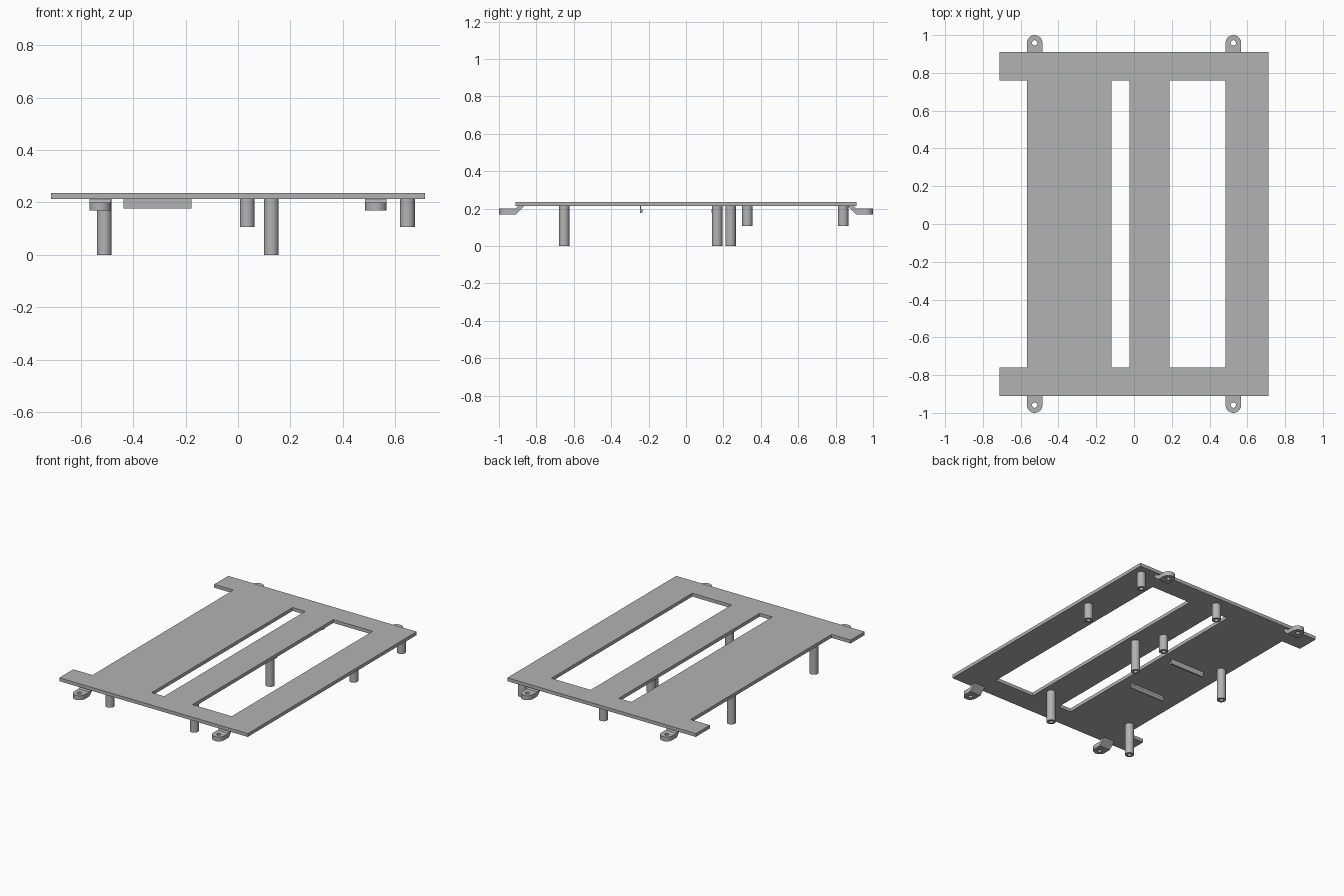
import bpy, bmesh
from math import sin, cos, pi

default = bpy.data.objects.get("Cube")
if default:
    bpy.data.objects.remove(default)

PLATE_LOW, PLATE_TOP = 0.213, 0.236

grey = bpy.data.materials.new("matte_grey")
grey.use_nodes = True
grey.diffuse_color = (0.45, 0.45, 0.45, 1)
grey.node_tree.nodes["Principled BSDF"].inputs["Base Color"].default_value = (0.45, 0.45, 0.45, 1)


def finish(name, bm):
    """Turn a bmesh into an object, smooth on curves and sharp on corners."""
    bmesh.ops.recalc_face_normals(bm, faces=bm.faces)
    for face in bm.faces:
        face.smooth = True
    for edge in bm.edges:
        edge.smooth = edge.calc_face_angle(0) < 0.5
    mesh = bpy.data.meshes.new(name)
    bm.to_mesh(mesh)
    bm.free()
    mesh.materials.append(grey)
    obj = bpy.data.objects.new(name, mesh)
    bpy.context.collection.objects.link(obj)
    return obj


def bridge_rings(bm, rings):
    """Skin a closed loop of rings, each a list of points."""
    rows = [[bm.verts.new(p) for p in ring] for ring in rings]
    n = len(rows[0])
    for a, b in zip(rows, rows[1:] + rows[:1]):
        for i in range(n):
            j = (i + 1) % n
            bm.faces.new((a[i], a[j], b[j], b[i]))


def prism(bm, profile, x0, x1):
    """Extrude a (y, z) profile along x."""
    ends = [[bm.verts.new((x, y, z)) for y, z in profile] for x in (x0, x1)]
    for end in ends:
        bm.faces.new(end)
    n = len(profile)
    for i in range(n):
        j = (i + 1) % n
        bm.faces.new((ends[0][i], ends[0][j], ends[1][j], ends[1][i]))


# Plate: three long bars joined by end rails, leaving two slots and a side recess
xs = [-0.712, -0.567, -0.12, -0.025, 0.188, 0.485, 0.712]
ys = [-0.911, -0.76, 0.76, 0.911]
bm = bmesh.new()
grid = [[bm.verts.new((x, y, PLATE_LOW)) for y in ys] for x in xs]
for i in range(len(xs) - 1):
    for j in range(len(ys) - 1):
        if j != 1 or i % 2 == 1:
            bm.faces.new((grid[i][j], grid[i + 1][j], grid[i + 1][j + 1], grid[i][j + 1]))
top = bmesh.ops.extrude_face_region(bm, geom=bm.faces[:])["geom"]
bmesh.ops.translate(bm, vec=(0, 0, PLATE_TOP - PLATE_LOW),
                    verts=[v for v in top if isinstance(v, bmesh.types.BMVert)])
finish("slotted_plate", bm)


# Hollow posts under the plate
def post(name, x, y, bottom, outer=0.028, inner=0.014, sides=32):
    bm = bmesh.new()
    section = [(inner, PLATE_LOW), (inner, bottom), (outer, bottom), (outer, PLATE_LOW)]
    angles = [2 * pi * k / sides for k in range(sides)]
    bridge_rings(bm, [[(x + r * cos(a), y + r * sin(a), z) for a in angles] for r, z in section])
    finish(name, bm)


for x in (0.035, 0.646):
    for y in (0.328, 0.84):
        post("short_post", x, y, 0.106)
for x, y in ((-0.51, -0.652), (-0.51, 0.238), (0.127, -0.652), (0.127, 0.166)):
    post("tall_post", x, y, 0.0)


# Screw tabs: a rounded pad with a hole, cranked up to the plate
def screw_tab(name, cx, side, half=0.041, hole=0.014, low=0.17, high=0.2, sides=32):
    bm = bmesh.new()
    cy, root = 0.959, 0.91
    rim, bore = [], []
    for k in range(sides):
        c, s = cos(2 * pi * k / sides), sin(2 * pi * k / sides)
        m = 1 if s >= 0 else max(abs(c), abs(s))
        reach = half if s >= 0 else cy - root
        rim.append((cx + half * c / m, side * (cy + reach * s / m)))
        bore.append((cx + hole * c, side * (cy + hole * s)))
    bridge_rings(bm, [[(x, y, z) for x, y in ring] for ring, z in
                      ((bore, low), (rim, low), (rim, high), (bore, high))])
    crank = [(root, low), (root, high), (0.897, PLATE_LOW), (0.866, PLATE_LOW)]
    prism(bm, [(side * y, z) for y, z in crank], cx - half, cx + half)
    finish(name, bm)


for cx in (-0.526, 0.526):
    for side, label in ((-1, "front"), (1, "back")):
        screw_tab(label + "_screw_tab", cx, side)

# Pair of snap clips with rounded barbs facing each other
for wall, facing, label in ((-0.247, 1, "front"), (0.151, -1, "back")):
    bm = bmesh.new()
    profile = [(0, PLATE_LOW), (0, 0.177)]
    profile += [(0.007 + 0.009 * cos(a), 0.188 + 0.011 * sin(a))
                for a in [-pi / 2 + pi * k / 8 for k in range(9)]]
    profile += [(0.007, PLATE_LOW)]
    prism(bm, [(wall + facing * y, z) for y, z in profile], -0.437, -0.177)
    finish(label + "_snap_clip", bm)
